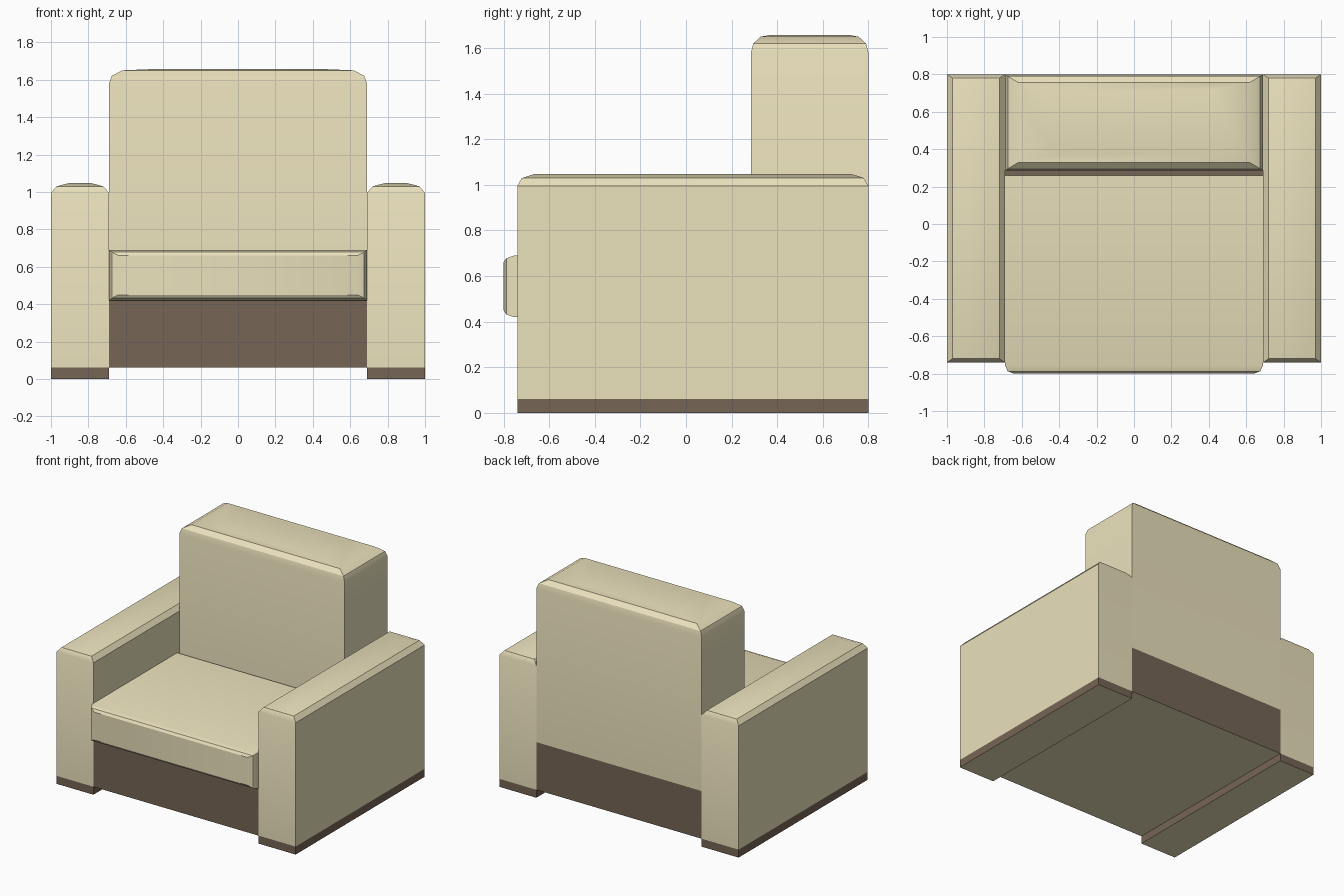
import bpy, math
from mathutils import Vector, Matrix

if "Cube" in bpy.data.objects:
    bpy.data.objects.remove(bpy.data.objects["Cube"])


def material(name, color):
    m = bpy.data.materials.new(name)
    m.diffuse_color = (*color, 1)
    m.use_nodes = True
    m.node_tree.nodes["Principled BSDF"].inputs["Base Color"].default_value = m.diffuse_color
    return m


fabric = material("fabric", (0.82, 0.75, 0.50))
wood = material("dark_wood", (0.18, 0.13, 0.09))


def loft(name, rings, mats, matrix=Matrix(), smooth=True):
    """Stack rectangles (x0, x1, y0, y1, z) into a capped solid."""
    verts, faces = [], []
    for x0, x1, y0, y1, z in rings:
        verts += [matrix @ Vector(p) for p in
                  ((x0, y0, z), (x1, y0, z), (x1, y1, z), (x0, y1, z))]
    for r in range(len(rings) - 1):
        for i in range(4):
            a, b = r * 4 + i, r * 4 + (i + 1) % 4
            faces.append((a, b, b + 4, a + 4))
    n = len(verts)
    faces += [(3, 2, 1, 0), (n - 4, n - 3, n - 2, n - 1)]
    mesh = bpy.data.meshes.new(name)
    mesh.from_pydata(verts, [], faces)
    for m in mats:
        mesh.materials.append(m)
    if len(mats) > 1:                      # underside keeps the fabric colour
        mesh.polygons[len(faces) - 2].material_index = 1
    ob = bpy.data.objects.new(name, mesh)
    bpy.context.collection.objects.link(ob)
    bpy.context.view_layer.objects.active = ob
    bpy.ops.object.select_all(action='DESELECT')
    ob.select_set(True)
    if smooth:
        bpy.ops.object.shade_smooth_by_angle(angle=math.radians(30))
    return ob


def crowned(x0, x1, y0, y1, steps):
    """Rings of a box whose end narrows by (inset_x, inset_y) at each z."""
    return [(x0 + ix, x1 - ix, y0 + iy, y1 - iy, z) for ix, iy, z in steps]


# Arms with chamfered, slightly crowned tops, and their dark plinths
arm_steps = [(0, 0, 0.06), (0, 0, 0.995), (0.03, 0.02, 1.03), (0.10, 0.075, 1.048)]
for side, x0, x1 in (("left", -1.0, -0.69), ("right", 0.69, 1.0)):
    loft(side + "_arm", crowned(x0, x1, -0.74, 0.80, arm_steps), [fabric])
    loft(side + "_plinth", crowned(x0, x1, -0.74, 0.80, [(0, 0, 0), (0, 0, 0.06)]),
         [wood, fabric], smooth=False)

# Dark base between the arms
loft("base", crowned(-0.69, 0.69, -0.74, 0.80, [(0, 0, 0.06), (0, 0, 0.42)]),
     [wood, fabric], smooth=False)

# Back cushion with softly rounded top
loft("back_cushion", crowned(-0.69, 0.69, 0.285, 0.80, [
    (0, 0, 0.42), (0, 0, 1.58), (0.015, 0.01, 1.62),
    (0.07, 0.043, 1.65), (0.26, 0.085, 1.658)]), [fabric])

# Seat cushion, lofted towards the front (local z -> -y, local y -> z)
to_front = Matrix.Rotation(math.radians(90), 4, 'X')
loft("seat_cushion", crowned(-0.69, 0.69, 0.42, 0.69, [
    (0, 0, -0.26), (0, 0, 0.755), (0.015, 0.012, 0.788),
    (0.05, 0.03, 0.80)]), [fabric], to_front)
